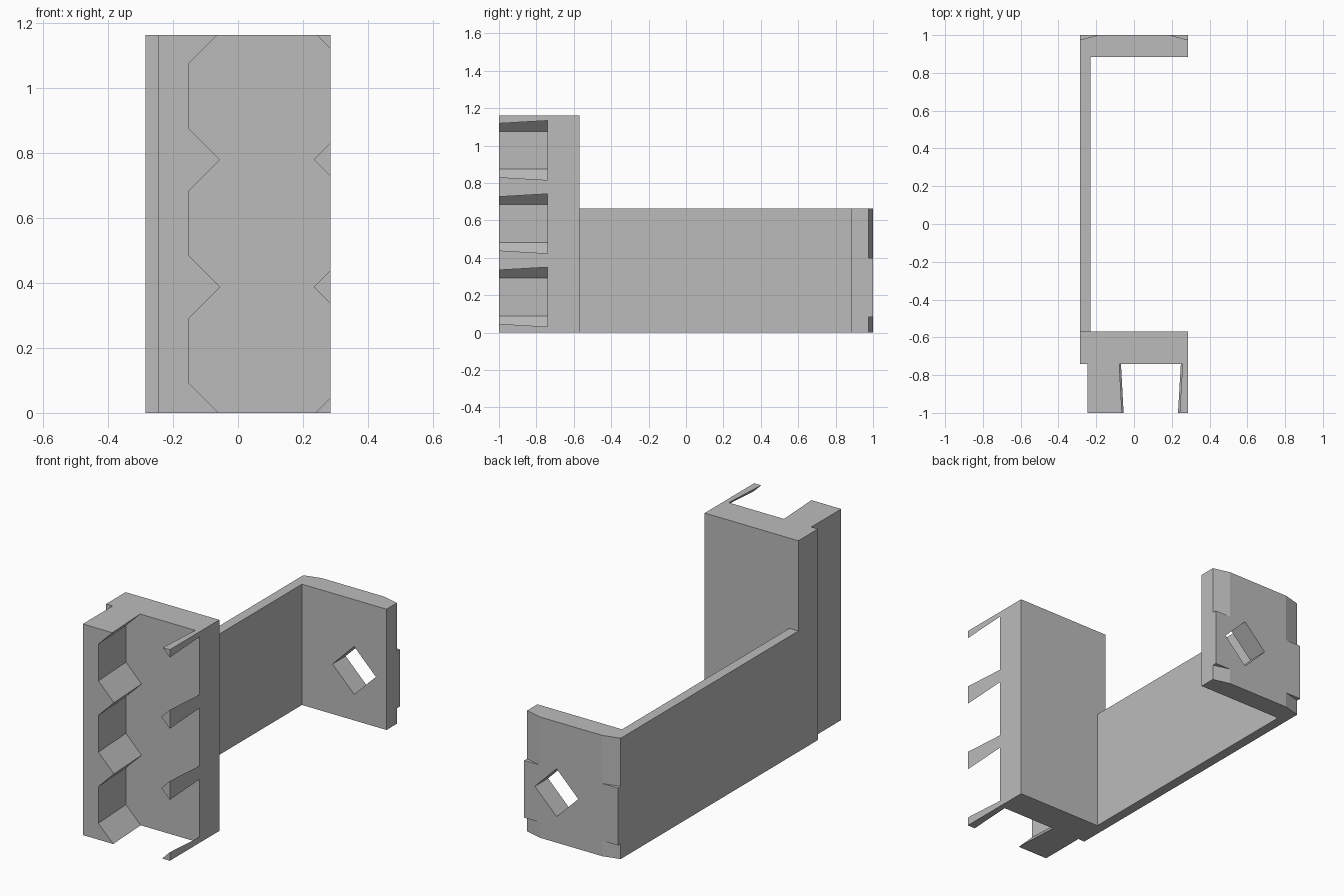
import bpy
import bmesh

cube = bpy.data.objects.get("Cube")
if cube:
    bpy.data.objects.remove(cube, do_unlink=True)

GREY = (0.5, 0.5, 0.5, 1.0)
mat = bpy.data.materials.new("plain grey")
mat.use_nodes = True
mat.diffuse_color = GREY
mat.node_tree.nodes["Principled BSDF"].inputs["Base Color"].default_value = GREY

W = 0.285            # half width
H = 1.162            # height of the front plate
ARM_H = 0.665        # height of the arm and end plate
PLATE_FRONT, PLATE_BACK = -0.74, -0.57
END_FRONT = 0.885
PITCH = 0.392
TOOTH_Z = [-0.005 + PITCH * i for i in range(4)]


def add_loft(bm, front, y0, back, y1):
    """Solid between two (x, z) outlines lying at y0 and y1."""
    a = [bm.verts.new((x, y0, z)) for x, z in front]
    b = [bm.verts.new((x, y1, z)) for x, z in back]
    bm.faces.new(a)
    bm.faces.new(b[::-1])
    n = len(a)
    for i in range(n):
        j = (i + 1) % n
        bm.faces.new((a[j], a[i], b[i], b[j]))


def finish(bm, name):
    bmesh.ops.recalc_face_normals(bm, faces=bm.faces)
    mesh = bpy.data.meshes.new(name)
    bm.to_mesh(mesh)
    bm.free()
    mesh.materials.append(mat)
    obj = bpy.data.objects.new(name, mesh)
    bpy.context.collection.objects.link(obj)
    return obj


def rect(x0, x1, z0, z1):
    return [(x0, z0), (x1, z0), (x1, z1), (x0, z1)]


def add_box(bm, x0, x1, y0, y1, z0, z1):
    outline = rect(x0, x1, z0, z1)
    add_loft(bm, outline, y0, outline, y1)


def box(name, *size):
    bm = bmesh.new()
    add_box(bm, *size)
    return finish(bm, name)


def tooth(c, base, depth):
    """45 degree tooth pointing along the sign of depth, clipped to the plate."""
    h = abs(depth)
    s = 1 if depth > 0 else -1
    tip_z = min(max(c, 0), H)
    tip = (base + s * (h - abs(c - tip_z)), tip_z)
    pts = [(base, c - h), tip, (base, c + h)]
    if c - h < 0:
        pts[0] = (base, 0)
        return pts[1:]
    if c + h > H:
        return pts[:2]
    return pts


# Front plate and long arm
box("front_plate", -W, W, PLATE_FRONT, PLATE_BACK, 0, H)
box("arm", -W, -0.23, PLATE_BACK, END_FRONT, 0, ARM_H)


# Toothed rib: the pockets widen slightly towards the plate
def rib_outline(base):
    pts = [(-0.245, 0)]
    for c in TOOTH_Z:
        pts += tooth(c, base, 0.095)
    return pts + [(-0.245, H)]


bm = bmesh.new()
add_loft(bm, rib_outline(-0.15), -1, rib_outline(-0.164), PLATE_FRONT)
finish(bm, "toothed_rib")


# Small teeth along the opposite edge
def small_outline(c, depth):
    pts = tooth(c, W, -depth)
    if len(pts) == 2:
        pts.append((W, 0 if c < H / 2 else H))
    return pts


bm = bmesh.new()
for c in TOOTH_Z:
    add_loft(bm, small_outline(c, 0.052), -1, small_outline(c, 0.037), PLATE_FRONT)
finish(bm, "edge_teeth")

# End plate with a diamond hole and shaved rear corners
end = box("end_plate", -W, W, END_FRONT, 1, 0, ARM_H)
bm = bmesh.new()
cx, cz, r = 0.088, 0.275, 0.132
diamond = [(cx - r, cz), (cx, cz - r), (cx + r, cz), (cx, cz + r)]
add_loft(bm, diamond, 0.8, diamond, 1.1)
for s in (-1, 1):
    for z0, z1 in ((-0.1, 0.085), (0.4, 0.8)):
        wedge = [(0.19, 1.0), (0.38, 0.95), (0.38, 1.1), (0.19, 1.1)]
        lo = [bm.verts.new((s * x, y, z0)) for x, y in wedge]
        hi = [bm.verts.new((s * x, y, z1)) for x, y in wedge]
        bm.faces.new(lo)
        bm.faces.new(hi[::-1])
        for i in range(4):
            j = (i + 1) % 4
            bm.faces.new((lo[j], lo[i], hi[i], hi[j]))
cutter = finish(bm, "end_cutter")
cutter.hide_render = True

mod = end.modifiers.new("cut", "BOOLEAN")
mod.operation = "DIFFERENCE"
mod.solver = "EXACT"
mod.object = cutter
bpy.context.view_layer.objects.active = end
bpy.ops.object.modifier_apply(modifier=mod.name)
bpy.data.objects.remove(cutter, do_unlink=True)
